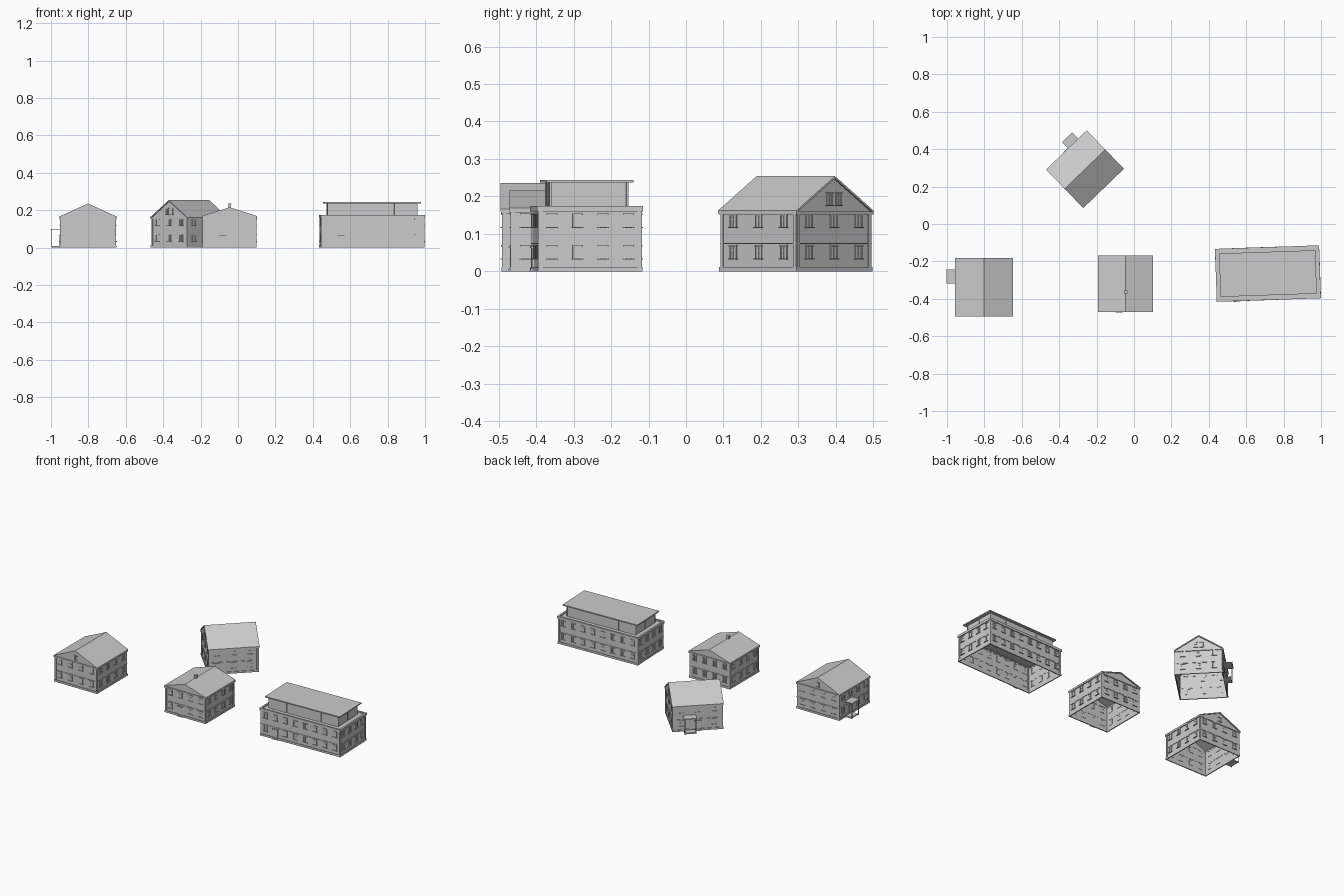
import bpy, bmesh
from math import radians, pi
from mathutils import Matrix, Vector

if "Cube" in bpy.data.objects:
    bpy.data.objects.remove(bpy.data.objects["Cube"])


class Part:
    """One mesh object in the local frame of its building."""
    def __init__(self, name, frame):
        self.name, self.frame, self.bm = name, frame, bmesh.new()

    def box(self, c, s, m=Matrix()):
        t = m @ Matrix.Translation(c) @ Matrix.Diagonal((*s, 1))
        bmesh.ops.create_cube(self.bm, size=1, matrix=t)

    def face(self, *pts):
        self.bm.faces.new([self.bm.verts.new(p) for p in pts])

    def done(self):
        bmesh.ops.remove_doubles(self.bm, verts=self.bm.verts, dist=1e-5)
        bmesh.ops.recalc_face_normals(self.bm, faces=self.bm.faces)
        me = bpy.data.meshes.new(self.name)
        self.bm.to_mesh(me)
        self.bm.free()
        ob = bpy.data.objects.new(self.name, me)
        ob.matrix_world = self.frame
        bpy.context.collection.objects.link(ob)


def side(k, hx, hy):
    """Wall frame: x along the wall, -y outward. 0 front, 1 right, 2 back, 3 left."""
    return Matrix.Rotation(k * pi / 2, 4, 'Z') @ Matrix.Translation((0, -(hx if k % 2 else hy), 0))


def window(p, m, u, z, w=0.022, h=0.036):
    p.box((u, -0.0003, z), (w, 0.001, h), m)                       # pane
    for s in (-1, 1):
        p.box((u + s * w / 2, -0.001, z), (0.003, 0.004, h), m)    # jambs
    p.box((u, -0.001, z), (0.0015, 0.003, h), m)                   # mullion
    p.box((u, -0.001, z + h * 0.12), (w, 0.003, 0.0015), m)        # transom
    p.box((u, -0.002, z - h / 2), (w + 0.010, 0.008, 0.003), m)    # sill
    p.box((u, -0.0015, z + h / 2), (w + 0.007, 0.006, 0.004), m)   # lintel


def door(p, m, u, hood=True):
    p.box((u, -0.001, 0.031), (0.026, 0.003, 0.06), m)
    for s in (-1, 1):
        p.box((u + s * 0.014, -0.002, 0.031), (0.004, 0.005, 0.062), m)
    p.box((u, -0.004, 0.004), (0.036, 0.010, 0.008), m)            # step
    if hood:
        p.box((u, -0.004, 0.064), (0.038, 0.010, 0.004), m)


def facade(frame, name, hx, hy, h, cols, doors):
    """Windows, doors, plinth, belt, cornice and corner boards for a box of walls."""
    win, dr = Part(name + "_windows", frame), Part(name + "_doors", frame)
    trim = Part(name + "_trim", frame)
    for k in range(4):
        m, half, n = side(k, hx, hy), (hy if k % 2 else hx), cols[k % 2]
        for i in range(n):
            u = -half + 2 * half * (i + 0.5) / n
            window(win, m, u, 0.135)
            if (k, i) in doors:
                door(dr, m, u)
            else:
                window(win, m, u, 0.051)
        trim.box((0, -0.001, 0.006), (2 * half + 0.008, 0.006, 0.012), m)
        trim.box((0, -0.001, 0.0745), (2 * half + 0.004, 0.004, 0.003), m)
        trim.box((0, -0.002, h - 0.004), (2 * half + 0.010, 0.007, 0.008), m)
        for s in (-1, 1):
            trim.box((s * (half - 0.005), -0.001, h / 2), (0.010, 0.004, h), m)
    for p in (win, dr, trim):
        p.done()


def gabled_house(name, loc, rot, hx, hy, eave, ridge, cols, doors=(), attic=2,
                 porch=None, chimney=None):
    frame = Matrix.Translation(loc) @ Matrix.Rotation(radians(rot), 4, 'Z')
    # open-bottomed wall shell with gables
    w = Part(name + "_walls", frame)
    for s in (-1, 1):
        w.face((s * hx, -hy, 0), (s * hx, hy, 0), (s * hx, hy, eave), (s * hx, -hy, eave))
        w.face((-hx, s * hy, 0), (hx, s * hy, 0), (hx, s * hy, eave),
               (0, s * hy, ridge - 0.006), (-hx, s * hy, eave))
    w.done()
    # roof slab, extruded gable profile
    o, t = 0.006, 0.006
    slope = (ridge - t - eave) / hx
    low = eave - o * slope
    prof = [(-hx - o, low), (0, ridge - t), (hx + o, low),
            (hx + o, low + t), (0, ridge), (-hx - o, low + t)]
    r = Part(name + "_roof", frame)
    a, b = [[r.bm.verts.new((x, s * (hy + o), z)) for x, z in prof] for s in (-1, 1)]
    for i in range(6):
        j = (i + 1) % 6
        r.bm.faces.new((a[i], a[j], b[j], b[i]))
    for v in (a, b):
        r.bm.faces.new((v[0], v[1], v[4], v[5]))
        r.bm.faces.new((v[1], v[2], v[3], v[4]))
    r.done()
    facade(frame, name, hx, hy, eave, cols, doors)
    # attic windows in both gables
    if attic:
        p = Part(name + "_attic_windows", frame)
        for k in (0, 2):
            for i in range(attic):
                window(p, side(k, hx, hy), (i - (attic - 1) / 2) * 0.034,
                       eave + (ridge - eave) * 0.35, 0.016, (ridge - eave) * 0.36)
        p.done()
    # porch canopy on two posts, on the left wall
    if porch is not None:
        p, m = Part(name + "_porch", frame), side(3, hx, hy)
        p.box((porch, -0.026, 0.099), (0.075, 0.052, 0.004), m)
        p.box((porch, -0.022, 0.004), (0.065, 0.044, 0.008), m)
        for s in (-1, 1):
            p.box((porch + s * 0.032, -0.048, 0.049), (0.004, 0.004, 0.098), m)
        p.done()
    if chimney is not None:
        p = Part(name + "_chimney", frame)
        p.box((0, chimney, ridge), (0.014, 0.014, 0.032))
        p.box((0, chimney, ridge + 0.017), (0.018, 0.018, 0.004))
        p.done()


def flat_block(name, loc, rot, hx, hy, h):
    frame = Matrix.Translation(loc) @ Matrix.Rotation(radians(rot), 4, 'Z')
    # open-bottomed shell with flat deck
    w = Part(name + "_walls", frame)
    for s in (-1, 1):
        w.face((s * hx, -hy, 0), (s * hx, hy, 0), (s * hx, hy, h), (s * hx, -hy, h))
        w.face((-hx, s * hy, 0), (hx, s * hy, 0), (hx, s * hy, h), (-hx, s * hy, h))
    w.face((-hx, -hy, h), (hx, -hy, h), (hx, hy, h), (-hx, hy, h))
    w.done()
    facade(frame, name, hx, hy, h, (8, 4), {(0, 1)})
    # cornice rim round the deck
    p = Part(name + "_cornice", frame)
    for k in range(4):
        half = hy if k % 2 else hx
        p.box((0, 0, h + 0.003), (2 * half + 0.011, 0.011, 0.008), side(k, hx, hy))
    p.done()
    # set-back upper storey with panel strips, then roof slab
    ux, uy = hx - 0.036, hy - 0.036
    u = Part(name + "_upper_storey", frame)
    u.box((0, 0, (h + 0.238) / 2), (2 * ux, 2 * uy, 0.238 - h))
    for k in range(4):
        half, n = ((uy, 2) if k % 2 else (ux, 4))
        for i in range(n + 1):
            u.box((-half + 2 * half * i / n, -0.001, 0.204), (0.005, 0.004, 0.066),
                  side(k, ux, uy))
    u.done()
    r = Part(name + "_upper_roof", frame)
    r.box((0, 0, 0.2405), (0.515, 0.232, 0.007))
    r.done()


gabled_house("left_house", (-0.802, -0.3375, 0), 0, 0.148, 0.151, 0.163, 0.236,
             (4, 4), {(3, 1)}, attic=1, porch=-0.058)
gabled_house("middle_house", (-0.045, -0.32, 0), 0, 0.141, 0.145, 0.165, 0.216,
             (4, 4), {(0, 1)}, attic=0, chimney=-0.042)
gabled_house("rear_house", (-0.262, 0.293, 0), -46, 0.137, 0.145, 0.160, 0.254,
             (3, 3), {(3, 1)}, attic=2, porch=-0.05)
flat_block("long_block", (0.716, -0.265, 0), 1.95, 0.273, 0.136, 0.168)
